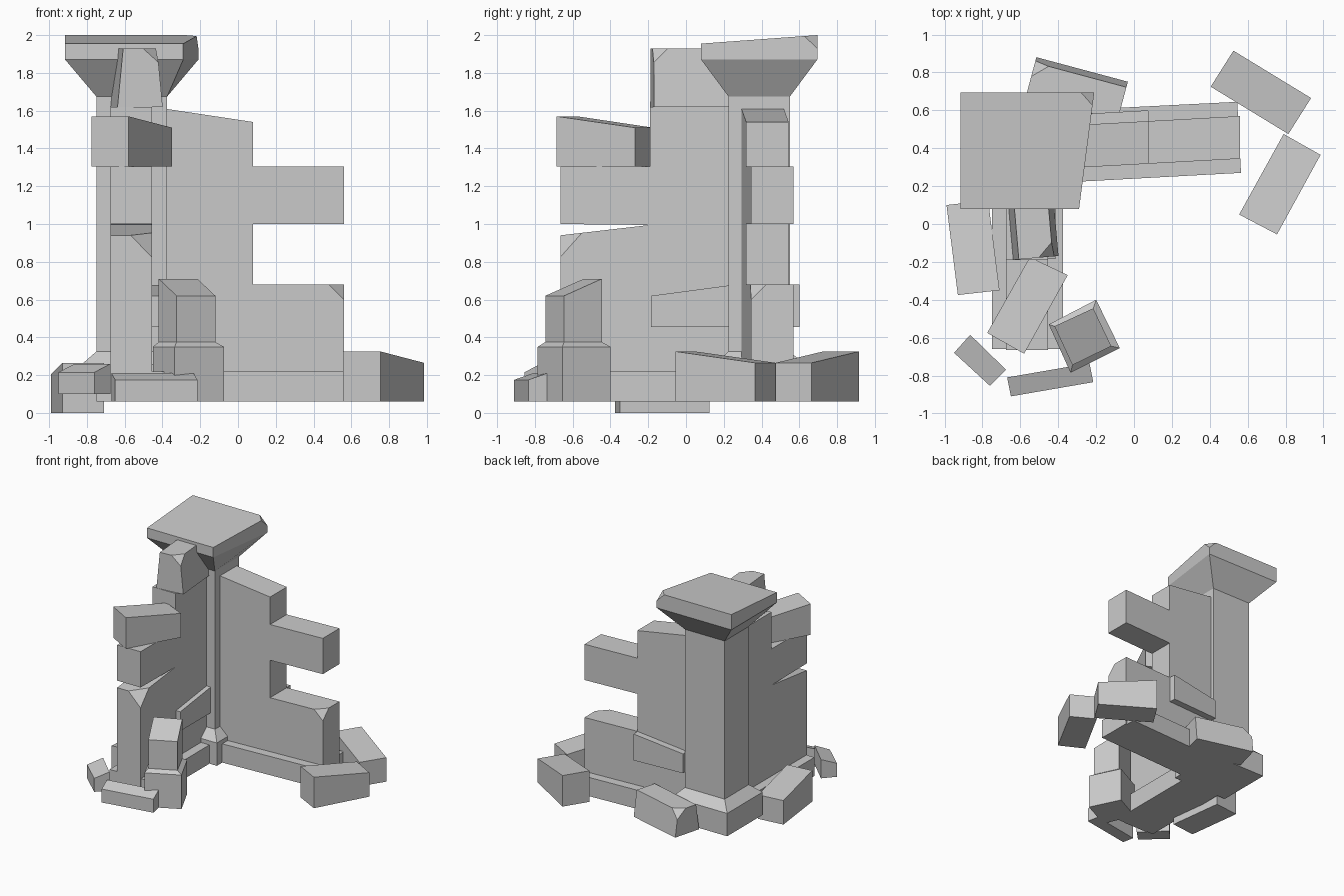
import bpy, bmesh, math
from mathutils import Vector, Matrix

if "Cube" in bpy.data.objects:
    bpy.data.objects.remove(bpy.data.objects["Cube"])


def finish(name, bm, chips=()):
    """Clean normals, chip chosen corners (position, size) and link the object."""
    bmesh.ops.recalc_face_normals(bm, faces=bm.faces)
    for pos, size in chips:
        v = min(bm.verts, key=lambda q: (q.co - Vector(pos)).length)
        bmesh.ops.bevel(bm, geom=[v], offset=size, offset_type='OFFSET',
                        segments=1, profile=0.5, affect='VERTICES')
    bmesh.ops.recalc_face_normals(bm, faces=bm.faces)
    me = bpy.data.meshes.new(name)
    bm.to_mesh(me)
    bm.free()
    ob = bpy.data.objects.new(name, me)
    bpy.context.collection.objects.link(ob)
    return ob


def loft(name, rings, chips=(), matrix=None):
    """Solid through a list of point rings with flat caps."""
    bm = bmesh.new()
    loops = [[bm.verts.new(p) for p in r] for r in rings]
    n = len(loops[0])
    for a, b in zip(loops, loops[1:]):
        for i in range(n):
            j = (i + 1) % n
            bm.faces.new((a[i], a[j], b[j], b[i]))
    bm.faces.new(loops[0])
    bm.faces.new(loops[-1])
    if matrix:
        bm.transform(matrix)
    return finish(name, bm, chips)


def stone(name, plan, z0, tops):
    """Block from a plan outline with its own top height at each corner."""
    return loft(name, [[(x, y, z0) for x, y in plan],
                       [(x, y, t) for (x, y), t in zip(plan, tops)]])


def rect(x0, x1, y0, y1):
    return [(x0, y0), (x1, y0), (x1, y1), (x0, y1)]


def at(plan, z):
    return [(x, y, z) for x, y in plan]


# Corner pillar with stepped foot and broken capital
shaft = rect(-0.75, -0.375, 0.225, 0.55)
foot = rect(-0.83, -0.305, 0.15, 0.63)
loft("pillar_foot", [at(foot, 0.06), at(foot, 0.255), at(shaft, 0.325)])
loft("pillar_shaft", [at(shaft, 0.3), at(shaft, 1.68)])
slab = [(-0.915, 0.08), (-0.29, 0.08), (-0.21, 0.695), (-0.915, 0.695)]
loft("pillar_capital",
     [at(shaft, 1.675), at(slab, 1.87),
      [(x, y, 1.955 if y < 0.3 else 2.0) for x, y in slab]],
     chips=[((-0.21, 0.695, 2.0), 0.07)])

# Right wall, slightly skewed
prof = [(-0.45, 0.06), (0.56, 0.06), (0.56, 0.68), (0.08, 0.68), (0.08, 1.0),
        (0.56, 1.0), (0.56, 1.305), (0.08, 1.305), (0.08, 1.54), (-0.45, 1.62)]
loft("right_wall", [[(x, y + 0.055 * x, z) for x, z in prof] for y in (0.314, 0.539)],
     chips=[((0.56, 0.345, 0.68), 0.08)])
stone("right_wall_plinth",
      [(-0.45, 0.215), (0.565, 0.27), (0.545, 0.645), (-0.45, 0.595)], 0.06, [0.22] * 4)

# Left wall running to the front
prof = [(0.3, 0.06), (-0.665, 0.06), (-0.665, 0.94), (-0.19, 0.995), (-0.665, 1.0),
        (-0.665, 1.305), (-0.19, 1.305), (-0.19, 1.62), (0.3, 1.62)]
loft("left_wall", [[(x, y, z) for y, z in prof] for x in (-0.675, -0.455)],
     chips=[((-0.455, -0.665, 0.94), 0.115)])
stone("left_wall_plinth", rect(-0.75, -0.375, -0.66, 0.3), 0.06, [0.22] * 4)

# Raised stones on the wall faces
stone("left_wall_raised_stone", rect(-0.5, -0.415, -0.185, 0.23), 0.455,
      [0.62, 0.62, 0.675, 0.675])
stone("right_wall_raised_stone",
      [(-0.37, 0.48), (0.08, 0.505), (0.075, 0.6), (-0.375, 0.575)], 0.455,
      [0.62, 0.68, 0.68, 0.62])


# Tapered stones with one chipped corner
def tapered_stone(name, center, z0, z1, angle, side):
    c = []
    for w, z in ((0.12, z0), (0.09, z1)):
        c.append([(-0.25, -w, z), (0.25, -w, z), (0.25, w, z), (-0.25, w, z)])
    m = Matrix.Translation((center[0], center[1], 0)) @ Matrix.Rotation(math.radians(angle), 4, 'Z')
    return loft(name, c, chips=[(m @ Vector((-0.25, side * 0.09, z1)), 0.075)], matrix=m)


tapered_stone("wall_top_stone", (-0.54, 0.07), 1.62, 1.93, 95, -1)
tapered_stone("back_fallen_stone", (-0.305, 0.7), 0.06, 0.28, -15, 1)

# Loose stone resting on the left wall
stone("loose_top_stone", [(-0.775, -0.575), (-0.58, -0.685), (-0.35, -0.27), (-0.55, -0.175)],
      1.305, [1.57, 1.57, 1.51, 1.51])

# Broken front post: block and narrower stub
stone("front_post_block", [(-0.45, -0.53), (-0.335, -0.785), (-0.075, -0.655), (-0.2, -0.4)],
      0.06, [0.35] * 4)
loft("front_post_stub",
     [[(-0.45, -0.53, 0.35), (-0.335, -0.785, 0.35), (-0.075, -0.655, 0.35), (-0.2, -0.4, 0.35)],
      [(-0.42, -0.54, 0.375), (-0.325, -0.745, 0.375), (-0.12, -0.645, 0.375), (-0.215, -0.445, 0.375)],
      [(-0.42, -0.54, 0.71), (-0.325, -0.745, 0.62), (-0.12, -0.645, 0.62), (-0.215, -0.445, 0.71)]])

# Fallen stones around the base
stone("front_fallen_stone", [(-0.67, -0.81), (-0.65, -0.91), (-0.215, -0.835), (-0.235, -0.735)],
      0.06, [0.21, 0.175, 0.175, 0.21])
stone("small_fallen_stone", [(-0.95, -0.68), (-0.76, -0.855), (-0.675, -0.77), (-0.865, -0.585)],
      0.1, [0.215, 0.215, 0.26, 0.26])
stone("left_fallen_stone", [(-0.99, 0.1), (-0.93, -0.375), (-0.71, -0.35), (-0.77, 0.125)],
      0.0, [0.205, 0.265, 0.265, 0.205])
stone("right_back_fallen_stone", [(0.405, 0.725), (0.815, 0.475), (0.935, 0.665), (0.525, 0.915)],
      0.06, [0.325, 0.265, 0.265, 0.325])
stone("right_front_fallen_stone", [(0.555, 0.05), (0.755, -0.055), (0.985, 0.365), (0.79, 0.475)],
      0.06, [0.325, 0.325, 0.265, 0.265])
